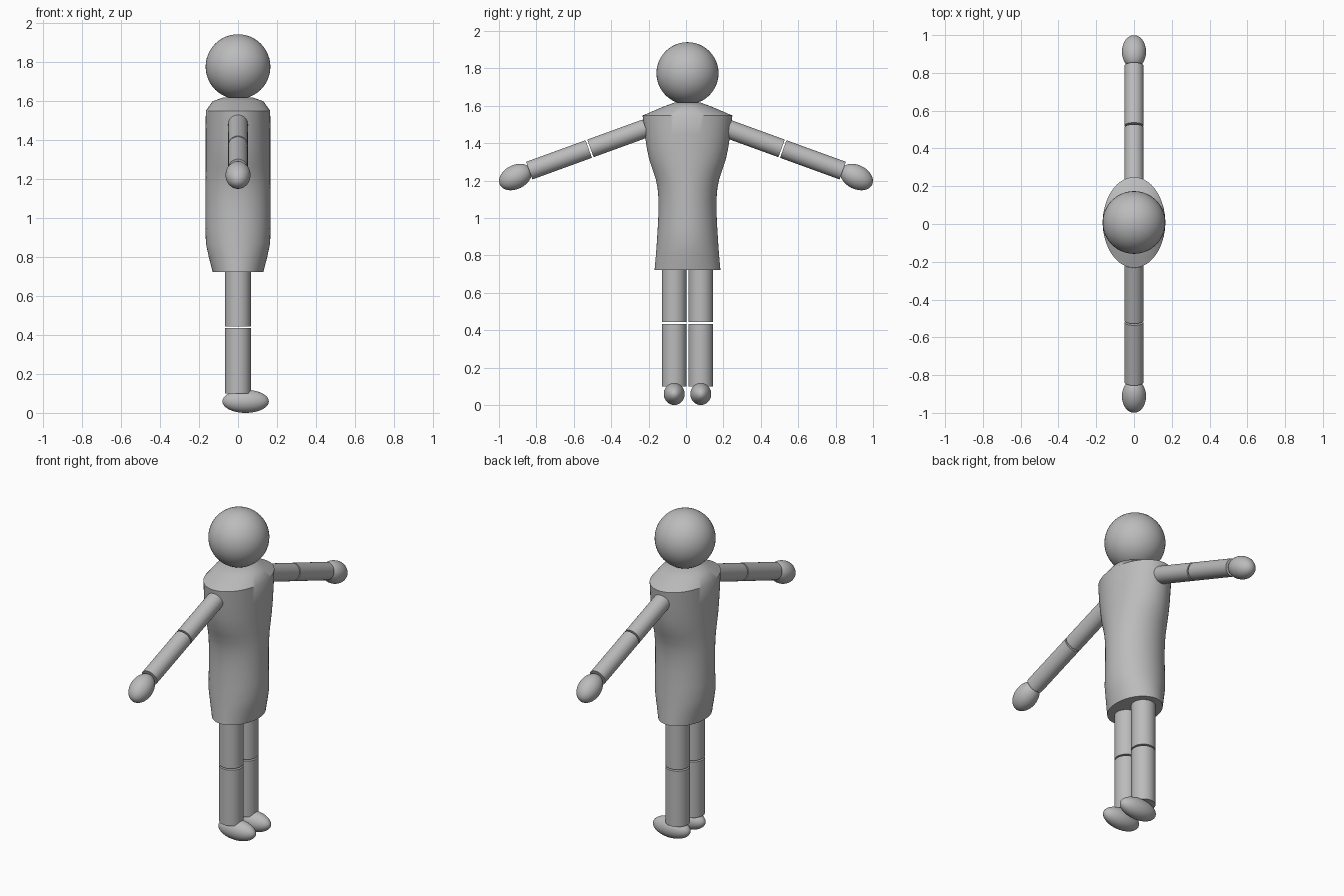
import bpy, bmesh, math
from mathutils import Vector

if "Cube" in bpy.data.objects:
    bpy.data.objects.remove(bpy.data.objects["Cube"])

grey = bpy.data.materials.new("plain grey")
grey.diffuse_color = (0.5, 0.5, 0.5, 1)
grey.use_nodes = True
grey.node_tree.nodes["Principled BSDF"].inputs["Base Color"].default_value = grey.diffuse_color
CY = 0.008  # body sits slightly off the arm centre


def finish(ob, name, angle=40):
    ob.name = name
    ob.data.materials.append(grey)
    bpy.ops.object.select_all(action='DESELECT')
    ob.select_set(True)
    bpy.context.view_layer.objects.active = ob
    bpy.ops.object.shade_smooth_by_angle(angle=math.radians(angle))
    return ob


def ellipsoid(name, centre, radii, rot=(0, 0, 0)):
    bpy.ops.mesh.primitive_uv_sphere_add(segments=48, ring_count=24, location=centre, rotation=rot)
    ob = bpy.context.object
    ob.scale = radii
    return finish(ob, name)


def rod(name, a, b, radius):
    a, b = Vector(a), Vector(b)
    bpy.ops.mesh.primitive_cylinder_add(vertices=48, radius=radius, depth=(b - a).length,
                                        location=(a + b) / 2)
    ob = bpy.context.object
    ob.rotation_euler = (b - a).to_track_quat('Z', 'Y').to_euler()
    return finish(ob, name)


# head
ellipsoid("head", (0, CY, 1.774), (0.166,) * 3)

# torso: stacked elliptical sections (height, half depth, half width)
sections = [(0.722, 0.130, 0.176), (0.80, 0.150, 0.169), (0.87, 0.165, 0.164),
            (0.95, 0.166, 0.159), (1.03, 0.166, 0.155), (1.10, 0.166, 0.155),
            (1.16, 0.166, 0.160), (1.21, 0.166, 0.170), (1.26, 0.166, 0.187),
            (1.31, 0.166, 0.204), (1.37, 0.166, 0.217), (1.45, 0.166, 0.229),
            (1.548, 0.165, 0.240), (1.597, 0.130, 0.125), (1.617, 0.075, 0.070)]
N = 64
bm = bmesh.new()
rings = [[bm.verts.new((rx * math.cos(2 * math.pi * i / N),
                        CY + ry * math.sin(2 * math.pi * i / N), z)) for i in range(N)]
         for z, rx, ry in sections]
for lo, hi in zip(rings, rings[1:]):
    for i in range(N):
        j = (i + 1) % N
        bm.faces.new((lo[i], lo[j], hi[j], hi[i]))
bm.faces.new(rings[0][::-1])
bm.faces.new(rings[-1])
mesh = bpy.data.meshes.new("torso")
bm.to_mesh(mesh)
bm.free()
torso = bpy.data.objects.new("torso", mesh)
bpy.context.collection.objects.link(torso)
finish(torso, "torso")


def arm_point(s, y):
    # arms slope down 20 degrees from the shoulder
    return (0, s * y, 1.48 - (y - 0.215) * math.tan(math.radians(20)))


for s, side in ((-1, "right"), (1, "left")):
    # arm and hand
    rod(side + "_upper_arm", arm_point(s, 0.215), arm_point(s, 0.511), 0.05)
    rod(side + "_forearm", arm_point(s, 0.520), arm_point(s, 0.838), 0.05)
    ellipsoid(side + "_hand", (0, s * 0.912, 1.219), (0.064, 0.0925, 0.064),
              (-s * math.radians(27), 0, 0))
    # leg and foot
    y = CY + s * 0.071
    rod(side + "_thigh", (0, y, 0.443), (0, y, 0.74), 0.066)
    rod(side + "_shin", (0, y, 0.10), (0, y, 0.434), 0.066)
    ellipsoid(side + "_foot", (0.039, y, 0.059), (0.119, 0.056, 0.059))
